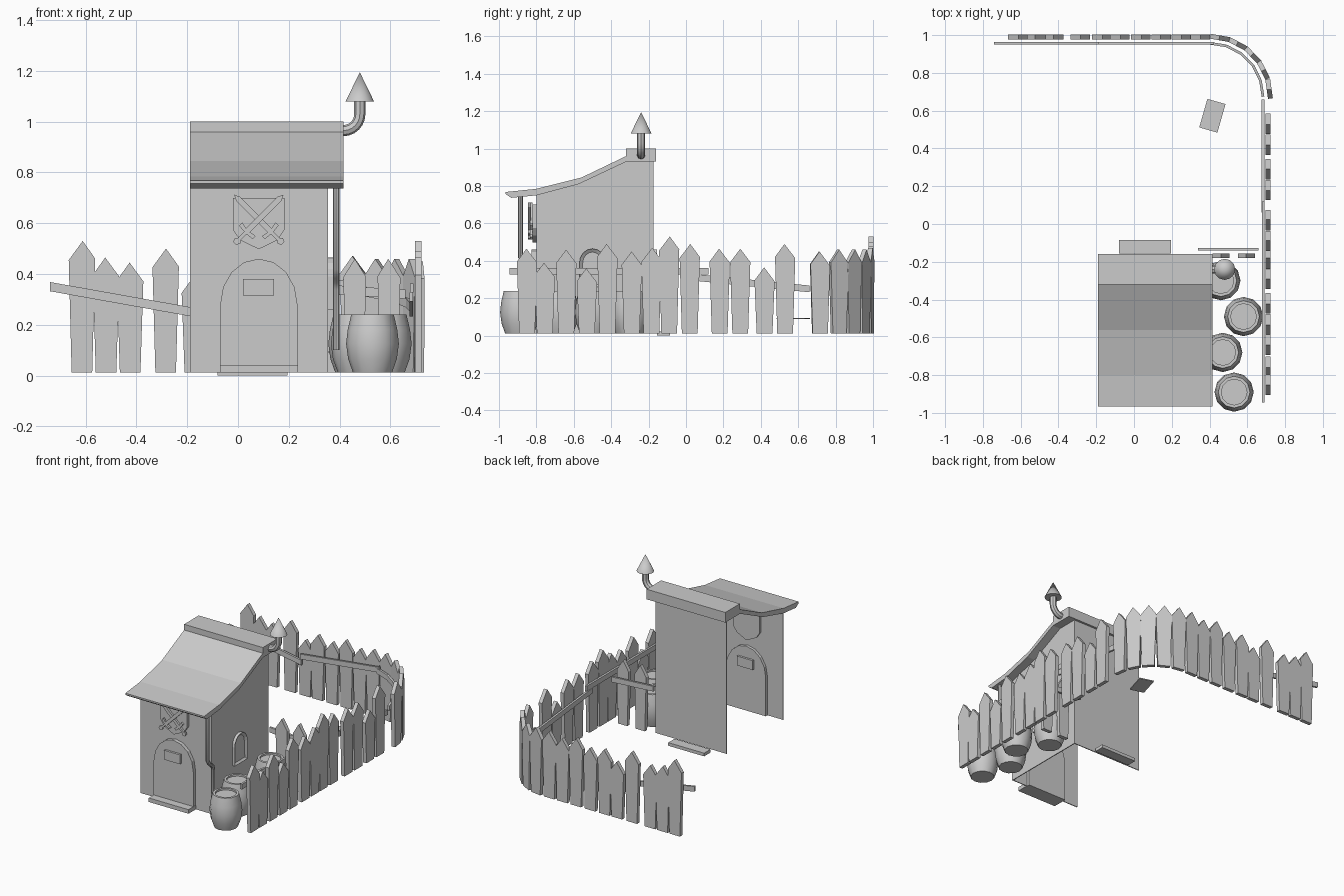
import bpy, bmesh, math, random
from mathutils import Matrix, Vector

random.seed(4)
cube = bpy.data.objects.get("Cube")
if cube:
    bpy.data.objects.remove(cube)

grey = bpy.data.materials.new("plain_grey")
grey.use_nodes = True
grey.diffuse_color = (0.6, 0.6, 0.6, 1)
grey.node_tree.nodes["Principled BSDF"].inputs["Base Color"].default_value = (0.6, 0.6, 0.6, 1)


def finish(name, bm, matrix=Matrix(), smooth=False):
    bmesh.ops.recalc_face_normals(bm, faces=bm.faces[:])
    bm.transform(matrix)
    mesh = bpy.data.meshes.new(name)
    bm.to_mesh(mesh)
    bm.free()
    obj = bpy.data.objects.new(name, mesh)
    bpy.context.collection.objects.link(obj)
    mesh.materials.append(grey)
    if smooth:
        bpy.ops.object.select_all(action='DESELECT')
        obj.select_set(True)
        bpy.context.view_layer.objects.active = obj
        bpy.ops.object.shade_smooth_by_angle(angle=math.radians(40))
    return obj


def place(x, y, z=0, turn=0, tilt=0):
    """Local x runs along the part, turned about z; tilt is about local y."""
    return (Matrix.Translation((x, y, z)) @ Matrix.Rotation(math.radians(turn), 4, 'Z')
            @ Matrix.Rotation(math.radians(tilt), 4, 'Y'))


def prism(name, outline, thick, matrix, inset=0):
    """Outline in local x and z, given a thickness along local y."""
    bm = bmesh.new()
    face = bm.faces.new([bm.verts.new((x, -thick / 2, z)) for x, z in outline])
    solid = bmesh.ops.extrude_face_region(bm, geom=[face], use_keep_orig=True)
    moved = [v for v in solid["geom"] if isinstance(v, bmesh.types.BMVert)]
    bmesh.ops.translate(bm, verts=moved, vec=(0, thick, 0))
    if inset:
        bmesh.ops.recalc_face_normals(bm, faces=bm.faces[:])
        bmesh.ops.inset_individual(bm, faces=[face], thickness=inset, depth=-inset * 0.7)
    return finish(name, bm, matrix)


def box(name, lo, hi):
    bm = bmesh.new()
    bmesh.ops.create_cube(bm, size=1)
    lo, hi = Vector(lo), Vector(hi)
    return finish(name, bm, Matrix.Translation((lo + hi) / 2) @ Matrix.Diagonal((hi - lo).to_4d()))


def lathe(name, profile, x, y, sides, smooth=True):
    bm = bmesh.new()
    verts = [bm.verts.new((r, 0, z)) for r, z in profile]
    edges = [bm.edges.new(pair) for pair in zip(verts, verts[1:])]
    bmesh.ops.spin(bm, geom=verts + edges, axis=(0, 0, 1), cent=(0, 0, 0),
                   steps=sides, angle=math.tau)
    bmesh.ops.remove_doubles(bm, verts=bm.verts[:], dist=0.0005)
    return finish(name, bm, Matrix.Translation((x, y, 0)), smooth)


def tube(name, path, radius):
    curve = bpy.data.curves.new(name, 'CURVE')
    curve.dimensions = '3D'
    curve.bevel_depth, curve.bevel_resolution, curve.use_fill_caps = radius, 2, True
    line = curve.splines.new('POLY')
    line.points.add(len(path) - 1)
    for point, co in zip(line.points, path):
        point.co = (*co, 1)
    temp = bpy.data.objects.new(name + "_path", curve)
    bpy.context.collection.objects.link(temp)
    bpy.context.view_layer.update()
    bm = bmesh.new()
    bm.from_mesh(temp.evaluated_get(bpy.context.evaluated_depsgraph_get()).to_mesh())
    bpy.data.objects.remove(temp)
    return finish(name, bm, smooth=True)


def arch(half, bottom, spring, top, steps=8):
    curve = [(half * math.cos(math.pi * i / steps),
              spring + (top - spring) * math.sin(math.pi * i / steps)) for i in range(steps + 1)]
    return [(-half, bottom), (half, bottom)] + curve


def rail(name, start, end):
    """Flat sloping batten between two points."""
    a, b = Vector(start), Vector(end)
    d = b - a
    flat = math.hypot(d.x, d.y)
    outline = [(0, -0.018), (flat, d.z - 0.018), (flat, d.z + 0.018), (0, 0.018)]
    prism(name, outline, 0.014, place(*a, math.degrees(math.atan2(d.y, d.x))))


def board(x, y, top, width, turn=0):
    w = width / 2
    skew = random.uniform(-0.1, 0.1) * w
    shoulder = top - 0.072
    outline = [(-0.78 * w, 0.012), (0.78 * w, 0.012), (w, shoulder + skew),
               (skew, top), (-w, shoulder - skew)]
    prism("fence_board", outline, 0.026, place(x, y, 0, turn))


# House walls, open on the left side
EAVE, LEFT, RIGHT, FRONT, BACK = 0.755, -0.19, 0.355, -0.8, -0.175
roof_under = [(-0.935, 0.737), (-0.8, 0.75), (-0.575, 0.81), (-0.32, 0.93)]
roof_over = [(-0.31, 0.965), (-0.56, 0.845), (-0.8, 0.785), (-0.965, 0.768), (-0.965, 0.757)]
box("front_wall", (LEFT, FRONT, 0.012), (RIGHT, FRONT + 0.006, EAVE))
box("back_wall", (LEFT, BACK - 0.006, 0.012), (RIGHT, BACK, 0.95))
side = [(FRONT, 0.012), (BACK, 0.012), (BACK, 0.94), (-0.32, 0.94)] + roof_under[2:0:-1]
prism("side_wall", side, 0.006, place(RIGHT - 0.003, 0, 0, 90))

# Roof and ridge
middle = (LEFT + 0.415) / 2
prism("roof", roof_under + roof_over, 0.605, place(middle, 0, 0, 90))
box("ridge_beam", (LEFT, -0.32, 0.93), (0.415, -0.16, 1.0))

# Door, plaque, side window and steps
door = prism("door", arch(0.152, 0.012, 0.28, 0.46), 0.05, place(0.082, FRONT))
box("door_plaque", (0.02, -0.84, 0.315), (0.142, -0.76, 0.38))
prism("side_window", arch(0.07, 0.26, 0.39, 0.465), 0.04, place(RIGHT, -0.5, 0, 90), inset=0.018)
box("front_step", (-0.07, -0.88, 0.012), (0.236, FRONT, 0.04))
box("back_step", (-0.08, -0.155, 0), (0.196, -0.085, 0.022))

# Shield with crossed swords
shield = [(-0.102, 0.7), (-0.102, 0.575), (-0.075, 0.535), (-0.03, 0.512), (0, 0.498)]
shield += [(-x, z) for x, z in shield[-2::-1]]
prism("shield", shield, 0.04, place(0.082, FRONT))
half = [(0.011, 0.115), (0.011, -0.06), (0.038, -0.055), (0.038, -0.072), (0.007, -0.075),
        (0.007, -0.11), (0.015, -0.118), (0.009, -0.134)]
sword = [(0, 0.138)] + half + [(-x, z) for x, z in reversed(half)]
for i, tilt in enumerate((-45, 45)):
    prism("sword", sword, 0.014, place(0.082, -0.827 - 0.01 * i, 0.615, 0, tilt))

# Chimney pipe and cap, drainpipe
elbow = [(0.415 + 0.065 * math.sin(a), -0.24, 1.03 - 0.065 * math.cos(a))
         for a in (math.radians(15 * i) for i in range(7))]
tube("chimney_pipe", [(0.38, -0.24, 0.965)] + elbow + [(0.48, -0.24, 1.09)], 0.022)
lathe("chimney_cap", [(0, 1.08), (0.056, 1.08), (0, 1.195)], 0.48, -0.24, 12)
tube("drainpipe", [(0.387, -0.885, 0.75), (0.387, -0.885, 0.42), (0.387, -0.865, 0.39),
                   (0.387, -0.835, 0.37), (0.387, -0.825, 0.34), (0.387, -0.825, 0.1)], 0.013)

# Barrels
stave = [(0, 0.012), (0.077, 0.012), (0.096, 0.065), (0.104, 0.125), (0.098, 0.18),
         (0.084, 0.24), (0.068, 0.24), (0.068, 0.228), (0, 0.228)]
for x, y in ((0.53, -0.89), (0.47, -0.68), (0.58, -0.49), (0.46, -0.3)):
    lathe("barrel", stave, x, y, 12)

# Side fence
tops = (.465, .39, .46, .36, .49, .45, .47, .53, .49, .465, .465, .365, .49)
rows = (-.85, -.755, -.64, -.53, -.42, -.29, -.185, -.09, .02, .18, .29, .42, .53)
for y, top in zip(rows, tops):
    board(0.71, y, top, 0.108, 90)
# Rounded corner
for angle, top in ((8, .45), (27, .46), (44, .46), (62, .46), (80, .47)):
    a = math.radians(angle)
    board(0.4 + 0.318 * math.cos(a), 0.672 + 0.318 * math.sin(a), top, 0.105, angle + 90)
# Back fence
tops = (.53, .465, .445, .5, .4, .46, .44, .48, .45, .47)
rows = (-.615, -.52, -.425, -.285, -.17, -.075, .035, .145, .25, .35)
for x, top in zip(rows, tops):
    board(x, 0.99, top, 0.104)
# Short return beside the house
for x in (0.46, 0.595):
    board(x, -0.168, 0.46, 0.09)

# Rails
rail("side_rail", (0.685, -0.945, 0.345), (0.685, 0.12, 0.345))
rail("side_rail", (0.683, 0.06, 0.31), (0.683, 0.66, 0.25))
rail("back_rail", (-0.74, 0.957, 0.35), (-0.18, 0.957, 0.25))
rail("back_rail", (-0.19, 0.957, 0.29), (0.42, 0.957, 0.36))
rail("return_rail", (0.34, -0.133, 0.34), (0.66, -0.133, 0.32))
bend = [(0.4 + 0.283 * math.cos(a), 0.674 + 0.283 * math.sin(a), 0.27 + 0.05 * a)
        for a in (math.radians(18 * i) for i in range(6))]
for start, end in zip(bend, bend[1:]):
    rail("corner_rail", start, end)

# Loose sign plate
prism("loose_plate", [(-0.05, 0.088), (0.05, 0.088), (0.05, 0.095), (-0.05, 0.095)],
      0.157, place(0.415, 0.573, 0, -16))
